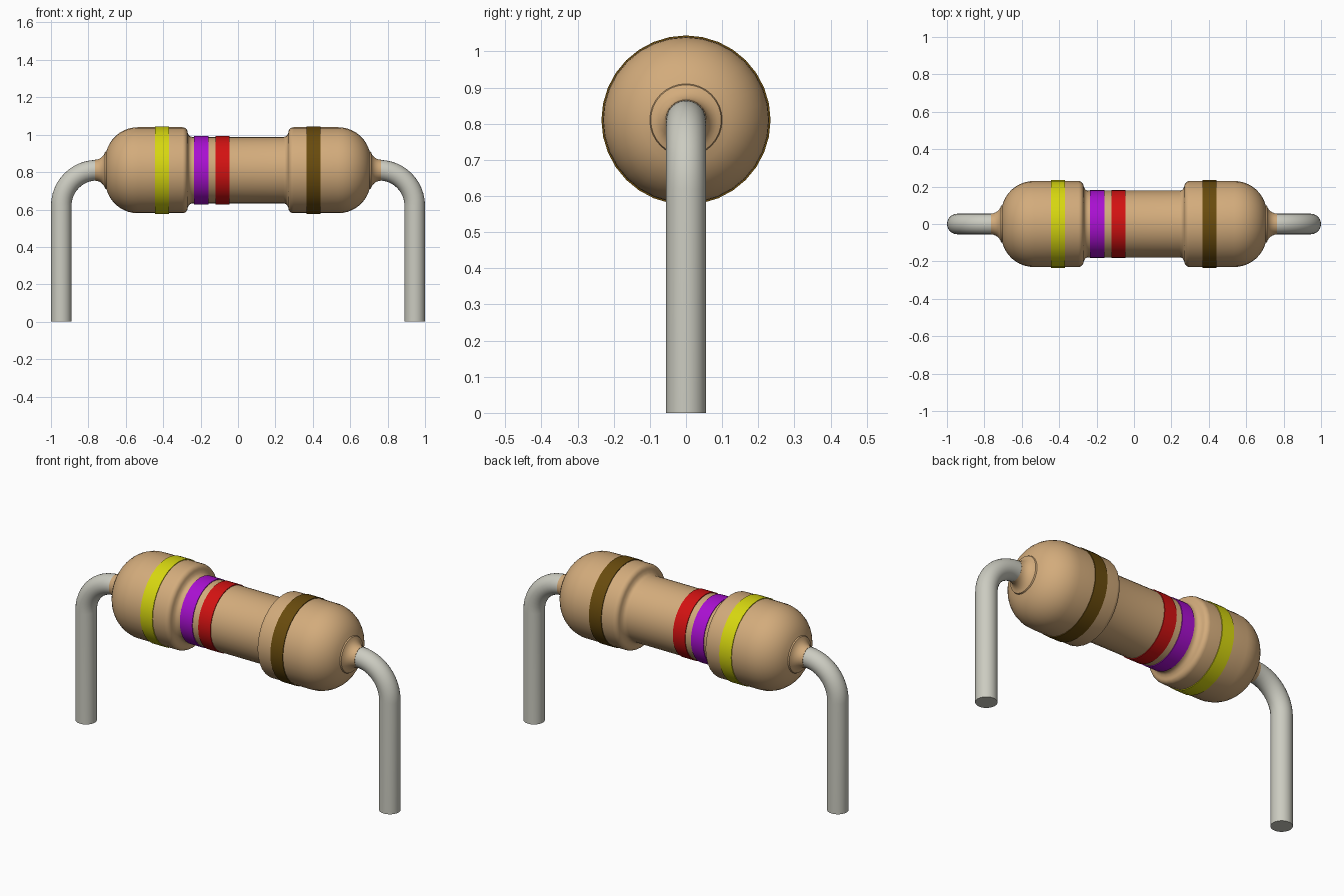
import bpy, bmesh, math
from mathutils import Vector

cube = bpy.data.objects.get("Cube")
if cube:
    bpy.data.objects.remove(cube, do_unlink=True)

AXIS_Z = 0.81      # height of the body axis
BODY_R = 0.23      # radius of the end caps
MID_R = 0.178      # radius of the waist
WIRE_R = 0.055
LEG_X = 0.945
BEND_R = 0.19


def material(name, rgb):
    mat = bpy.data.materials.new(name)
    mat.use_nodes = True
    mat.diffuse_color = (*rgb, 1)
    mat.node_tree.nodes["Principled BSDF"].inputs["Base Color"].default_value = (*rgb, 1)
    return mat


TAN = material("tan", (0.65, 0.41, 0.20))
METAL = material("metal grey", (0.60, 0.60, 0.53))
YELLOW = material("yellow", (0.68, 0.68, 0.005))
VIOLET = material("violet", (0.40, 0.005, 0.64))
RED = material("red", (0.65, 0.006, 0.006))
BROWN = material("brown", (0.14, 0.07, 0.004))


def tube(name, rings, mat, segments, closed=False):
    """Skin circles given as (x, z, heading angle in the xz plane, radius)."""
    bm = bmesh.new()
    loops = []
    for x, z, heading, r in rings:
        side = Vector((-math.sin(heading), 0, math.cos(heading)))
        loop = []
        for i in range(segments):
            a = math.tau * i / segments
            loop.append(bm.verts.new(Vector((x, 0, z)) + side * (r * math.cos(a))
                                     + Vector((0, r * math.sin(a), 0))))
        loops.append(loop)
    pairs = list(zip(loops, loops[1:]))
    if closed:
        pairs.append((loops[-1], loops[0]))
    else:
        bm.faces.new(loops[0])
        bm.faces.new(loops[-1])
    for a, b in pairs:
        for i in range(segments):
            j = (i + 1) % segments
            bm.faces.new((a[i], a[j], b[j], b[i]))
    bmesh.ops.recalc_face_normals(bm, faces=bm.faces)
    mesh = bpy.data.meshes.new(name)
    bm.to_mesh(mesh)
    bm.free()
    mesh.materials.append(mat)
    obj = bpy.data.objects.new(name, mesh)
    bpy.context.collection.objects.link(obj)
    bpy.ops.object.select_all(action='DESELECT')
    obj.select_set(True)
    bpy.context.view_layer.objects.active = obj
    bpy.ops.object.shade_smooth_by_angle(angle=math.radians(35))
    return obj


def arc(cx, cr, radius, start, end, steps):
    """Points (x, r) along an arc, angles in degrees."""
    pts = []
    for i in range(steps + 1):
        a = math.radians(start + (end - start) * i / steps)
        pts.append((cx + radius * math.cos(a), cr + radius * math.sin(a)))
    return pts


# Body: half profile from the waist to the tip, mirrored and turned
half = arc(0.243, MID_R + 0.025, 0.025, -90, -15, 4)     # waist fillet
half += arc(0.297, BODY_R - 0.027, 0.027, 180, 90, 5)    # rounded cap shoulder
half += arc(0.535, BODY_R - 0.175, 0.175, 90, 15, 9)     # domed end
half += arc(0.765, 0.112, 0.056, 195, 270, 6)            # flare onto the wire
profile = [(-x, r) for x, r in reversed(half)] + half
tube("body", [(x, AXIS_Z, 0, r) for x, r in profile], TAN, 32)

# Colour bands: thin closed rings
for name, x0, x1, r, mat in (
        ("yellow_band", -0.445, -0.370, BODY_R, YELLOW),
        ("violet_band", -0.235, -0.158, MID_R, VIOLET),
        ("red_band", -0.121, -0.045, MID_R, RED),
        ("brown_band", 0.365, 0.441, BODY_R, BROWN)):
    lo, hi = r - 0.002, r + 0.004
    tube(name, [(x, AXIS_Z, 0, q) for x, q in
                ((x0, lo), (x0, hi), (x1, hi), (x1, lo))], mat, 32, closed=True)

# Wire leads: straight out of the body, a quarter bend, then down
for name, s in (("left_lead", 1), ("right_lead", -1)):
    bend_x, bend_z = LEG_X - BEND_R, AXIS_Z - BEND_R
    rings = [(s * 0.66, AXIS_Z, 0, WIRE_R)]
    for i in range(13):
        a = math.radians(90 * i / 12)
        rings.append((s * (bend_x + BEND_R * math.sin(a)),
                      bend_z + BEND_R * math.cos(a), -s * a, WIRE_R))
    rings.append((s * LEG_X, 0, -s * math.pi / 2, WIRE_R))
    tube(name, rings, METAL, 24)
